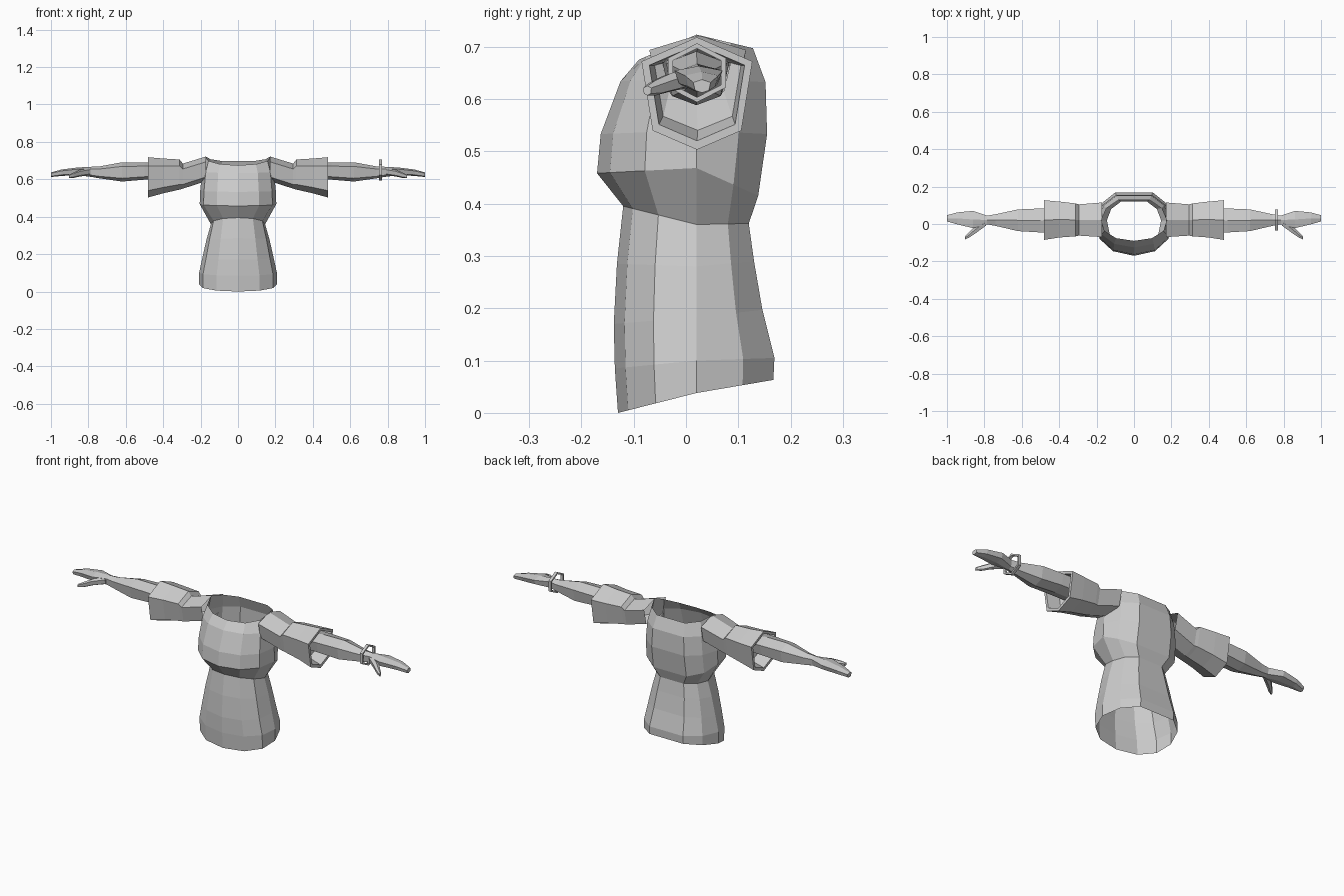
import bpy, bmesh, math

if "Cube" in bpy.data.objects:
    bpy.data.objects.remove(bpy.data.objects["Cube"], do_unlink=True)

grey = bpy.data.materials.new("plain grey")
grey.use_nodes = True
GREY = (0.6, 0.6, 0.6, 1)
grey.diffuse_color = GREY
grey.node_tree.nodes["Principled BSDF"].inputs["Base Color"].default_value = GREY


def loft(name, rings, cap=False, loop=False):
    """Skin a list of equal-length point rings with flat quads."""
    bm = bmesh.new()
    vs = [[bm.verts.new(p) for p in r] for r in rings]
    n = len(vs[0])
    pairs = list(zip(vs, vs[1:])) + ([(vs[-1], vs[0])] if loop else [])
    for a, b in pairs:
        for i in range(n):
            j = (i + 1) % n
            bm.faces.new((a[i], a[j], b[j], b[i]))
    if cap:
        bm.faces.new(vs[0])
        bm.faces.new(vs[-1])
    bmesh.ops.recalc_face_normals(bm, faces=bm.faces)
    me = bpy.data.meshes.new(name)
    bm.to_mesh(me)
    bm.free()
    me.materials.append(grey)
    ob = bpy.data.objects.new(name, me)
    bpy.context.collection.objects.link(ob)
    return ob


# Torso: rings of half width, front y, back y, and front/side/back heights
HALF = [(0, -1), (.55, -.87), (.9, -.52), (1, 0), (.84, .6), (.48, 1)]
OUTLINE = HALF + [(0, 1)] + [(-x, t) for x, t in HALF[:0:-1]]


def torso_ring(w, yf, yb, zf, zs, zb, ys=0.02):
    pts = []
    for x, t in OUTLINE:
        y_end, z_end = (yf, zf) if t < 0 else (yb, zb)
        k = abs(t)
        pts.append((x * w, ys + (y_end - ys) * k, zs + (z_end - zs) * k))
    return pts


loft("torso", [torso_ring(*r) for r in [
    (.208, -.130, .167, .000, .038, .063),
    (.208, -.136, .169, .085, .100, .105),
    (.190, -.138, .146, .170, .183, .197),
    (.168, -.132, .130, .285, .280, .290),
    (.145, -.120, .120, .395, .360, .362),
    (.205, -.170, .138, .458, .468, .415),
    (.202, -.163, .155, .533, .540, .533),
    (.192, -.125, .152, .634, .640, .632),
    (.175, -.090, .128, .675, .723, .697),
]])

# Six-sided limb section: (y fraction from centre, height fraction)
HEX = [(0, 1), (1, .785), (.8, .17), (0, 0), (-.8, .17), (-1, .785)]


def limb_ring(side, x, yf, yb, z0, z1):
    c, h = (yf + yb) / 2, (yb - yf) / 2
    return [(side * x, c + u * h, z0 + v * (z1 - z0)) for u, v in HEX]


# Sleeve turns inward at the cuff and closes around the arm
SLEEVE = [
    (.170, -.070, .115, .590, .722),
    (.295, -.062, .105, .550, .684),
    (.312, -.066, .110, .545, .706),
    (.400, -.072, .120, .525, .711),
    (.480, -.085, .127, .503, .718),
    (.480, -.070, .112, .520, .704),
    (.410, -.060, .105, .540, .698),
    (.400, -.045, .085, .600, .688),
]
ARM = [
    (.390, -.045, .083, .600, .690),
    (.500, -.045, .083, .598, .690),
    (.620, -.038, .078, .588, .691),
    (.740, -.010, .052, .605, .669),
    (.785, -.002, .045, .613, .667),
    (.860, -.022, .070, .622, .663),
    (.945, -.002, .062, .618, .652),
    (1.00, .014, .047, .612, .637),
]
THUMB = [
    (.790, -.008, .030, .622, .660),
    (.845, -.048, -.005, .615, .650),
    (.880, -.072, -.042, .607, .636),
    (.903, -.082, -.066, .607, .625),
]
for side, word in ((1, "left"), (-1, "right")):
    loft(word + "_sleeve", [limb_ring(side, *r) for r in SLEEVE])
    loft(word + "_arm_and_hand", [limb_ring(side, *r) for r in ARM], cap=True)
    loft(word + "_thumb", [limb_ring(side, *r) for r in THUMB], cap=True)


# Bracelet: thin six-sided band around the left wrist
def band(x, r):
    return [(x, .021 + r * math.sin(a), .65 + .88 * r * math.cos(a))
            for a in (i * math.pi / 3 for i in range(6))]


loft("left_bracelet", [band(.754, .064), band(.769, .064),
                       band(.769, .053), band(.754, .053)], loop=True)
